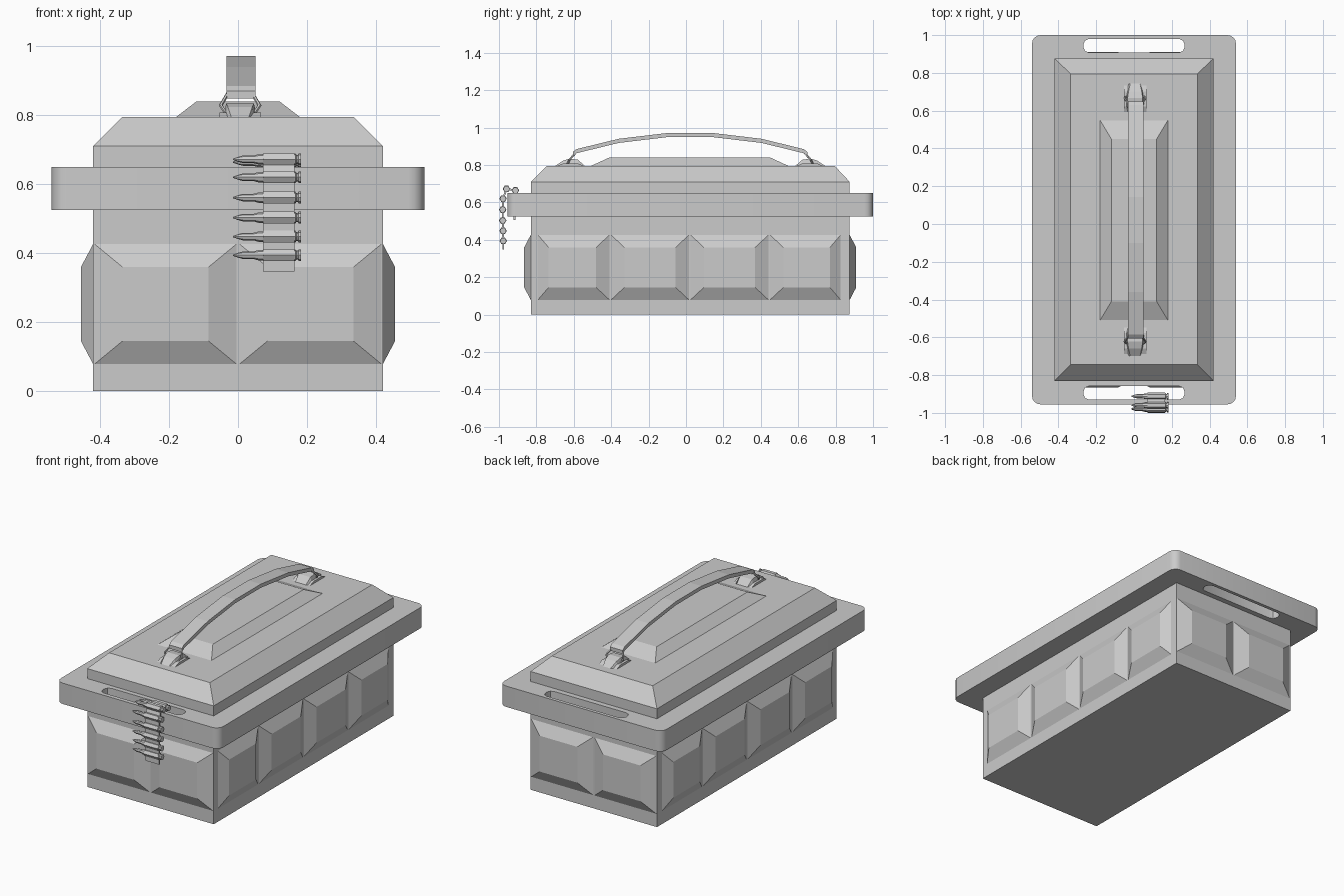
import bpy, bmesh, math
from mathutils import Vector, Matrix

cube = bpy.data.objects.get("Cube")
if cube:
    bpy.data.objects.remove(cube, do_unlink=True)

GREY = (0.6, 0.6, 0.6, 1)
mat = bpy.data.materials.new("plain_grey")
mat.use_nodes = True
mat.diffuse_color = GREY
mat.node_tree.nodes["Principled BSDF"].inputs["Base Color"].default_value = GREY
CY = 0.022  # middle of the box along y


def add(name, data, smooth=False):
    data.materials.append(mat)
    ob = bpy.data.objects.new(name, data)
    bpy.context.collection.objects.link(ob)
    if smooth:
        bpy.ops.object.select_all(action='DESELECT')
        ob.select_set(True)
        bpy.context.view_layer.objects.active = ob
        bpy.ops.object.shade_smooth_by_angle(angle=math.radians(40))
    return ob


def finish(name, bm, smooth=False):
    bmesh.ops.recalc_face_normals(bm, faces=bm.faces)
    me = bpy.data.meshes.new(name)
    bm.to_mesh(me)
    bm.free()
    return add(name, me, smooth)


def loft(name, rings, smooth=False):
    """Skin equal-length rings of points and cap both ends."""
    bm = bmesh.new()
    rows = [[bm.verts.new(p) for p in ring] for ring in rings]
    n = len(rows[0])
    for a, b in zip(rows, rows[1:]):
        for i in range(n):
            j = (i + 1) % n
            bm.faces.new((a[i], a[j], b[j], b[i]))
    bm.faces.new(rows[0])
    bm.faces.new(rows[-1])
    return finish(name, bm, smooth)


def rect(hx, y0, y1, z, cx=0):
    return [(cx - hx, y0, z), (cx + hx, y0, z), (cx + hx, y1, z), (cx - hx, y1, z)]


def prism(name, profile, x0, x1):
    return loft(name, [[(x, y, z) for y, z in profile] for x in (x0, x1)])


def wire(name, points, radius, closed=False):
    cu = bpy.data.curves.new(name, 'CURVE')
    cu.dimensions = '3D'
    cu.bevel_depth = radius
    cu.bevel_resolution = 1
    sp = cu.splines.new('POLY')
    sp.points.add(len(points) - 1)
    for p, co in zip(sp.points, points):
        p.co = (*co, 1)
    sp.use_cyclic_u = closed
    return bake(name, cu)


def bake(name, curve):
    tmp = bpy.data.objects.new(name + "_curve", curve)
    bpy.context.collection.objects.link(tmp)
    dg = bpy.context.evaluated_depsgraph_get()
    me = bpy.data.meshes.new_from_object(tmp.evaluated_get(dg))
    bpy.data.objects.remove(tmp, do_unlink=True)
    me.materials.clear()
    return add(name, me, True)


def rounded(hx, y0, y1, r, steps):
    """Outline of a rectangle with rounded corners."""
    pts = []
    corners = [(hx - r, y1 - r), (r - hx, y1 - r), (r - hx, y0 + r), (hx - r, y0 + r)]
    for q, (cx, cy) in enumerate(corners):
        for s in range(steps + 1):
            a = math.pi / 2 * (q + s / steps)
            pts.append((cx + r * math.cos(a), cy + r * math.sin(a)))
    return pts


# Body and sloped lid
loft("body", [rect(0.42, -0.83, 0.875, 0), rect(0.42, -0.83, 0.875, 0.68)])
loft("lid", [rect(0.42, -0.83, 0.875, 0.64), rect(0.42, -0.83, 0.875, 0.71),
             rect(0.335, -0.745, 0.795, 0.795)])
loft("lid_ridge", [rect(0.18, -0.51, 0.55, 0.794), rect(0.12, -0.41, 0.45, 0.84)])

# Rim with a grip slot at each end
cu = bpy.data.curves.new("rim", 'CURVE')
cu.dimensions = '2D'
cu.fill_mode = 'BOTH'
cu.extrude = 0.0625
for outline in (rounded(0.54, -0.955, 1.0, 0.045, 4),
                rounded(0.268, -0.93, -0.858, 0.03, 2),
                rounded(0.268, 0.907, 0.98, 0.03, 2)):
    sp = cu.splines.new('POLY')
    sp.points.add(len(outline) - 1)
    for p, (x, y) in zip(sp.points, outline):
        p.co = (x, y, 0, 1)
    sp.use_cyclic_u = True
rim = bake("rim", cu)
rim.location.z = 0.5875


# Bevelled raised panels on the four walls
def panel(name, origin, along, out, a0, a1, in0, in1, depth=0.035):
    origin, along, out = Vector(origin), Vector(along), Vector(out)

    def ring(u0, u1, z0, z1, d):
        return [origin + along * u + out * d + Vector((0, 0, z))
                for u, z in ((u0, z0), (u1, z0), (u1, z1), (u0, z1))]
    loft(name, [ring(a0, a1, 0.075, 0.43, -0.002),
                ring(a0 + in0, a1 - in1, 0.145, 0.36, depth)])


edges = [-0.795, -0.405, 0.02, 0.445, 0.83]
for side, label in ((1, "left"), (-1, "right")):
    for i, (a, b) in enumerate(zip(edges, edges[1:])):
        panel(f"{label}_panel_{i + 1}", (0.42 * side, 0, 0), (0, 1, 0), (side, 0, 0),
              a, b, 0.06 if i == 0 else 0.075, 0.06 if i == 3 else 0.075)
    for end, y, out in (("front", -0.83, -1), ("back", 0.875, 1)):
        a, b = sorted((0, 0.42 * side))
        panel(f"{end}_{label}_panel", (0, y, 0), (1, 0, 0), (0, out, 0), a, b, 0.085, 0.085)

# Arched carrying strap
arch = [(-0.605, 0.87), (-0.585, 0.885), (-0.36, 0.94), (-0.1, 0.971)]
top = arch + [(2 * CY - y, z) for y, z in reversed(arch)]
under = [(y, z - 0.022) for y, z in reversed(top)]
prism("handle_strap", top + under, -0.033, 0.051)

# Strap anchors and wire loops, mirrored front to back
HX = 0.006
for s, end in ((-1, "front"), (1, "back")):
    steps = ((0.725, 0.025, 0.793), (0.68, 0.035, 0.823), (0.645, 0.04, 0.834),
             (0.6, 0.04, 0.828), (0.56, 0.035, 0.793))
    loft(end + "_anchor",
         [[(HX - w - 0.01, CY + s * d, 0.79), (HX - w, CY + s * d, z),
           (HX + w, CY + s * d, z), (HX + w + 0.01, CY + s * d, 0.79)]
          for d, w, z in steps])
    for k in (-1, 1):
        prism(f"{end}_anchor_flange_{'left' if k > 0 else 'right'}",
              [(CY + s * d, z) for d, z in ((0.715, 0.793), (0.68, 0.808),
                                            (0.6, 0.808), (0.565, 0.793))],
              HX + k * 0.03, HX + k * 0.06)
    wire(end + "_loop", [(HX - 0.036, CY + s * 0.615, 0.862), (HX + 0.036, CY + s * 0.615, 0.862),
                         (HX + 0.056, CY + s * 0.645, 0.828), (HX + 0.042, CY + s * 0.655, 0.806),
                         (HX - 0.042, CY + s * 0.655, 0.806), (HX - 0.056, CY + s * 0.645, 0.828)],
         0.006, True)

# Cartridge belt hung through the front slot
stations = [(-0.912, 0.664), (-0.96, 0.672), (-0.978, 0.62), (-0.98, 0.561),
            (-0.98, 0.503), (-0.978, 0.448), (-0.977, 0.394)]
profile = [(0.183, 0.017), (0.176, 0.017), (0.174, 0.013), (0.169, 0.013), (0.166, 0.017),
           (0.06, 0.015), (0.045, 0.011), (0.015, 0.011), (0, 0.007), (-0.014, 0.002)]
for i, (y, z) in enumerate(stations):
    loft(f"cartridge_{i + 1}",
         [[(x, y + r * math.cos(a), z + r * math.sin(a))
           for a in (math.tau * k / 8 for k in range(8))] for x, r in profile], True)
    loft(f"belt_link_{i + 1}",
         [[(x, y + 0.02 * math.cos(a), z + 0.02 * math.sin(a))
           for a in (math.tau * k / 6 for k in range(6))] for x in (0.072, 0.164)])

# Thin webbing joining the links, with both loose ends
path = [(-0.917, 0.505), (-0.915, 0.6)] + stations + [(-0.977, 0.347)]
for i, ((y0, z0), (y1, z1)) in enumerate(zip(path, path[1:])):
    d = Vector((y1 - y0, z1 - z0)).normalized() * 0.005
    prism(f"belt_web_{i + 1}", [(y0 - d.y, z0 + d.x), (y1 - d.y, z1 + d.x),
                                (y1 + d.y, z1 - d.x), (y0 + d.y, z0 - d.x)], 0.072, 0.164)
